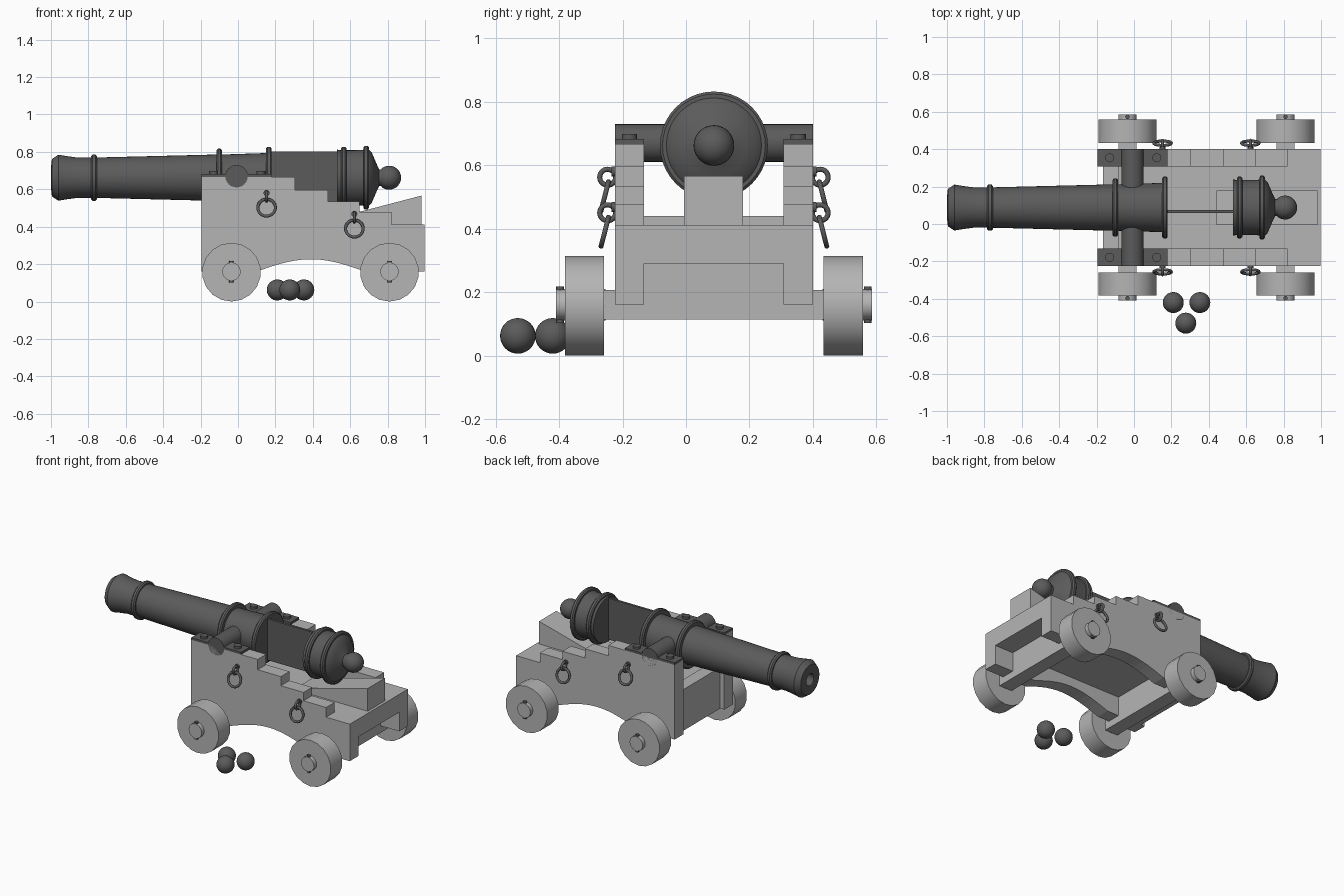
import bpy, bmesh, math
from mathutils import Matrix, Vector

if "Cube" in bpy.data.objects:
    bpy.data.objects.remove(bpy.data.objects["Cube"])

CY = 0.088          # centre line of the gun
AXIS_Z = 0.662      # height of the bore


def material(name, value):
    m = bpy.data.materials.new(name)
    m.use_nodes = True
    col = (value, value, value, 1)
    m.diffuse_color = col
    m.node_tree.nodes["Principled BSDF"].inputs["Base Color"].default_value = col
    return m


IRON = material("dark iron", 0.105)
WOOD = material("pale grey wood", 0.46)


def finish(name, bm, mat, smooth=False):
    bmesh.ops.recalc_face_normals(bm, faces=bm.faces)
    me = bpy.data.meshes.new(name)
    bm.to_mesh(me)
    bm.free()
    me.materials.append(mat)
    ob = bpy.data.objects.new(name, me)
    bpy.context.collection.objects.link(ob)
    if smooth:
        bpy.ops.object.select_all(action='DESELECT')
        ob.select_set(True)
        bpy.context.view_layer.objects.active = ob
        bpy.ops.object.shade_smooth_by_angle(angle=math.radians(35))
    return ob


def prism(name, outline, y0, y1, mat):
    """Extrude an x-z outline from y0 to y1, measured from the centre line."""
    bm = bmesh.new()
    face = bm.faces.new([bm.verts.new((x, CY + y0, z)) for x, z in outline])
    new = bmesh.ops.extrude_face_region(bm, geom=[face])["geom"]
    bmesh.ops.translate(bm, vec=(0, y1 - y0, 0),
                        verts=[v for v in new if isinstance(v, bmesh.types.BMVert)])
    return finish(name, bm, mat)


def block(name, x0, x1, y0, y1, z0, z1, mat):
    return prism(name, [(x0, z0), (x1, z0), (x1, z1), (x0, z1)], y0, y1, mat)


def cylinder(name, centre, radius, length, axis, mat, sides=24, smooth=True):
    bm = bmesh.new()
    rot = Vector((0, 0, 1)).rotation_difference(Vector(axis)).to_matrix().to_4x4()
    bmesh.ops.create_cone(bm, cap_ends=True, segments=sides, radius1=radius, radius2=radius,
                          depth=length, matrix=Matrix.Translation(centre) @ rot)
    return finish(name, bm, mat, smooth)


def lathe(name, profile, mat, sides=40):
    """Spin (x, radius) points about the bore."""
    bm = bmesh.new()
    verts = [bm.verts.new((x, CY, AXIS_Z + r)) for x, r in profile]
    edges = [bm.edges.new(p) for p in zip(verts, verts[1:])]
    bmesh.ops.spin(bm, geom=verts + edges, cent=(0, CY, AXIS_Z), axis=(1, 0, 0),
                   angle=math.tau, steps=sides)
    bmesh.ops.remove_doubles(bm, verts=bm.verts, dist=0.0005)
    return finish(name, bm, mat, True)


def ring(name, centre, major, minor, rotation, mat):
    bpy.ops.mesh.primitive_torus_add(location=centre, rotation=rotation, major_radius=major,
                                     minor_radius=minor, major_segments=28, minor_segments=10)
    ob = bpy.context.object
    ob.name = name
    ob.data.materials.append(mat)
    bpy.ops.object.shade_smooth_by_angle(angle=math.radians(60))


def ball(name, centre, radius):
    bm = bmesh.new()
    bmesh.ops.create_uvsphere(bm, u_segments=28, v_segments=16, radius=radius,
                              matrix=Matrix.Translation(centre))
    finish(name, bm, IRON, True)


def band(x, r, base):
    """Rounded reinforcing band for a lathe profile."""
    w = 0.015
    return [(x - w, base), (x - w, r - 0.008), (x - w / 2, r), (x + w / 2, r),
            (x + w, r - 0.008), (x + w, base)]


# Barrel: front part with bore, and breech part with knob
lathe("barrel", [(-0.7, 0), (-0.7, 0.04), (-0.995, 0.04), (-1.0, 0.055), (-0.995, 0.1),
                 (-0.96, 0.123), (-0.92, 0.116), (-0.86, 0.108)]
      + band(-0.77, 0.124, 0.108) + band(-0.1, 0.155, 0.124)
      + [(0.1, 0.13)] + band(0.165, 0.165, 0.132) + [(0.18, 0)], IRON)
lathe("breech", [(0.53, 0), (0.53, 0.15)] + band(0.565, 0.165, 0.147)
      + [(0.66, 0.148)] + band(0.685, 0.17, 0.15)
      + [(0.715, 0.135), (0.73, 0.1), (0.745, 0.065), (0.755, 0.045), (0.77, 0.045)]
      + [(0.808 - 0.064 * math.cos(a), 0.064 * math.sin(a))
         for a in [math.radians(d) for d in range(50, 181, 13)]], IRON)

# Thin web joining the two barrel parts
block("barrel_web", 0.18, 0.53, -0.03, -0.014, 0.522, 0.802, IRON)

# Trunnions
cylinder("trunnion_bar", (-0.008, CY, 0.67), 0.06, 0.624, (0, 1, 0), IRON)

# Stepped cheeks with an arched underside
arch = [(0.68 - 0.58 * i / 14, 0.16 + 0.066 * math.sin(math.pi * i / 14)) for i in range(15)]
steps = [(-0.195, 0.16), (-0.195, 0.667)]
height = 0.667
for x, z in zip((0.305, 0.48, 0.65, 0.82), (0.597, 0.535, 0.478, 0.412)):
    steps += [(x, height), (x, z)]
    height = z
cheek = steps + [(0.998, height), (0.998, 0.16)] + arch

for side, tag in ((-1, "right"), (1, "left")):
    y0, y1 = sorted((side * 0.22, side * 0.312))
    ym = CY + side * 0.266
    prism(tag + "_cheek", cheek, y0, y1, WOOD)

    # Trunnion cap plate and bolts
    block(tag + "_cap_plate", -0.195, 0.18, y0, y1, 0.667, 0.682, IRON)
    for x in (-0.13, 0.122):
        cylinder(tag + "_cap_bolt", (x, ym, 0.688), 0.024, 0.02, (0, 0, 1), IRON)

    # Eye bolts with hanging rings
    for x, z in ((0.153, 0.562), (0.622, 0.45)):
        cylinder(tag + "_eye_shank", (x, CY + side * 0.317, z + 0.018), 0.016, 0.012,
                 (0, 1, 0), IRON)
        ring(tag + "_eye", (x, CY + side * 0.335, z), 0.025, 0.008,
             (0, math.pi / 2, 0), IRON)
        ring(tag + "_hanging_ring", (x, CY + side * 0.344, z - 0.06), 0.047, 0.008,
             (math.pi / 2 + side * 0.25, 0, 0), IRON)

    # Wheels, axle ends and linch pins
    for x, end in ((-0.035, "front"), (0.81, "rear")):
        name = tag + "_" + end
        cylinder(name + "_wheel", (x, CY + side * 0.408, 0.157), 0.157, 0.124,
                 (0, 1, 0), WOOD, 18)
        cylinder(name + "_axle_end", (x, CY + side * 0.42, 0.16), 0.049, 0.156,
                 (0, 1, 0), WOOD, 20)
        cylinder(name + "_linch_pin", (x, CY + side * 0.485, 0.16), 0.012, 0.116,
                 (0, 0, 1), IRON, 12)

# Axle beams
for x, end in ((-0.035, "front"), (0.81, "rear")):
    block(end + "_axle_beam", x - 0.048, x + 0.048, -0.36, 0.36, 0.113, 0.206, WOOD)
    block(end + "_bolster", x - 0.048, x + 0.048, -0.22, 0.22, 0.206, 0.3, WOOD)

# Deck and front transom between the cheeks
block("deck", -0.1, 0.998, -0.22, 0.22, 0.29, 0.412, WOOD)
block("front_transom", -0.165, -0.08, -0.22, 0.22, 0.16, 0.44, WOOD)

# Elevating wedge
prism("elevating_wedge", [(0.44, 0.41), (0.98, 0.41), (0.98, 0.566), (0.44, 0.425)],
      -0.094, 0.092, WOOD)

# Shot on the ground
for x, y in ((0.21, -0.42), (0.352, -0.42), (0.277, -0.53)):
    ball("cannon_ball", (x, y, 0.062), 0.056)
